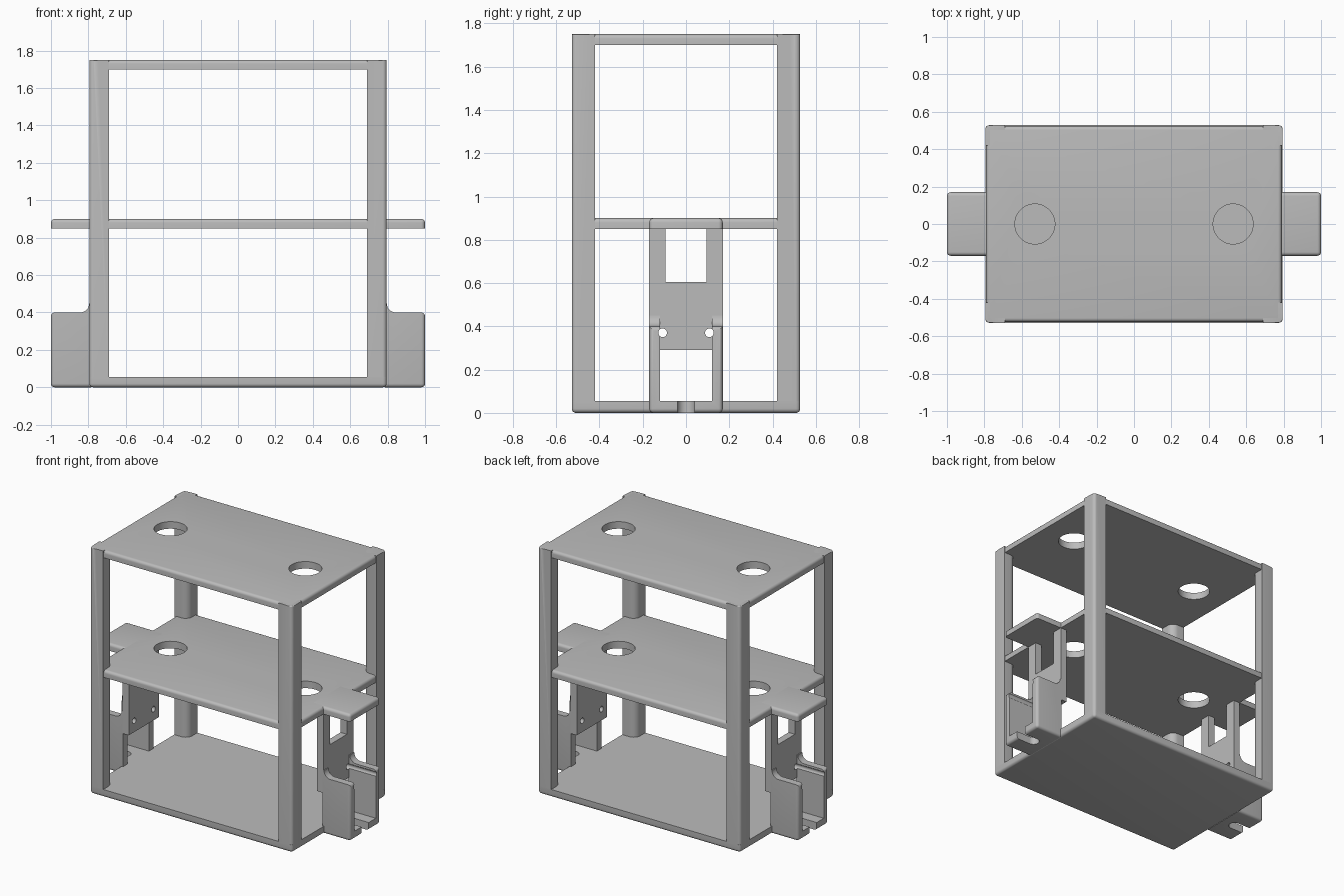
import bpy, bmesh, math
from mathutils import Vector

cube = bpy.data.objects.get("Cube")
if cube:
    bpy.data.objects.remove(cube, do_unlink=True)

GREY = (0.5, 0.5, 0.5, 1)
grey = bpy.data.materials.new("plain_grey")
grey.use_nodes = True
grey.diffuse_color = GREY
grey.node_tree.nodes["Principled BSDF"].inputs["Base Color"].default_value = GREY


def finish(name, bm):
    bmesh.ops.recalc_face_normals(bm, faces=bm.faces)
    mesh = bpy.data.meshes.new(name)
    bm.to_mesh(mesh)
    bm.free()
    mesh.materials.append(grey)
    obj = bpy.data.objects.new(name, mesh)
    bpy.context.collection.objects.link(obj)
    return obj


def round_edges(bm, width, rule):
    """Bevel the edges whose two end points both satisfy one of the rules."""
    edges = [e for e in bm.edges if rule(*(v.co for v in e.verts))]
    bmesh.ops.bevel(bm, geom=edges, offset=width, segments=5, profile=0.5, affect='EDGES')


def box(name, lo, hi, width=0, rule=None):
    bm = bmesh.new()
    bmesh.ops.create_cube(bm, size=1)
    lo, hi = Vector(lo), Vector(hi)
    for v in bm.verts:
        v.co = Vector(lo[i] + (v.co[i] + 0.5) * (hi[i] - lo[i]) for i in range(3))
    if rule:
        round_edges(bm, width, rule)
    return finish(name, bm)


def prism(name, points, depth, width=0, rule=None):
    """Extrude a closed 3D outline along a vector."""
    bm = bmesh.new()
    face = bm.faces.new([bm.verts.new(p) for p in points])
    new = bmesh.ops.extrude_face_region(bm, geom=[face], use_keep_orig=True)["geom"]
    bmesh.ops.translate(bm, vec=depth, verts=[g for g in new if isinstance(g, bmesh.types.BMVert)])
    if rule:
        round_edges(bm, width, rule)
    return finish(name, bm)


def cylinder(center, radius, length, axis='Z'):
    turn = (0, math.pi / 2, 0) if axis == 'X' else (0, 0, 0)
    bpy.ops.mesh.primitive_cylinder_add(vertices=48, radius=radius, depth=length,
                                        location=center, rotation=turn)
    return bpy.context.object


def cut(obj, cutter):
    mod = obj.modifiers.new("cut", 'BOOLEAN')
    mod.operation, mod.solver, mod.object = 'DIFFERENCE', 'EXACT', cutter
    bpy.context.view_layer.objects.active = obj
    bpy.ops.object.modifier_apply(modifier=mod.name)
    bpy.data.objects.remove(cutter, do_unlink=True)


def arc(cx, cy, r, start, end, n=8):
    return [(cx + r * math.cos(math.radians(start + (end - start) * i / n)),
             cy + r * math.sin(math.radians(start + (end - start) * i / n))) for i in range(n + 1)]


def vertical(a, b):
    return abs(a.z - b.z) > 0.01


W, D, H = 0.795, 0.528, 1.75   # half width, half depth, height
T = 0.05                       # sheet thickness
parts = []

# base plate, rounded underneath and at the corners
parts.append(box("base_plate", (-W, -D, 0), (W, D, 0.055), 0.02,
                 lambda a, b: vertical(a, b) or max(a.z, b.z) < 0.01))

# two shelves with rounded upper edges and a pair of round holes
for name, top in (("middle_shelf", 0.9), ("top_shelf", H)):
    shelf = box(name, (-W + 0.005, -D + 0.005, top - T), (W - 0.005, D - 0.005, top), 0.02,
                lambda a, b: vertical(a, b) or min(a.z, b.z) > top - 0.01)
    for x in (-0.53, 0.53):
        cut(shelf, cylinder((x, 0, top), 0.107, 0.4))
    parts.append(shelf)

# corner posts: rounded outside corner and a softer inside corner
for sx, xname in ((-1, "right"), (1, "left")):
    for sy, yname in ((-1, "front"), (1, "back")):
        outline = arc(W - 0.022, D - 0.022, 0.022, 0, 90)
        outline += [(0.69, D)] + arc(0.74, 0.47, 0.05, 180, 270) + [(W, 0.42)]
        parts.append(prism(f"{yname}_{xname}_post", [(sx * x, sy * y, 0.03) for x, y in outline],
                           (0, 0, H - 0.03), 0.006, lambda a, b: min(a.z, b.z) > H - 0.001
                           and min(abs(a.x), abs(b.x)) > 0.7 and min(abs(a.y), abs(b.y)) > 0.43))

# side brackets
B, INNER, WALL = 0.17, 0.12, 0.785
for s, side in ((-1, "right"), (1, "left")):
    def span(x0, x1):
        return sorted((s * x0, s * x1))

    # tab on the middle shelf
    x0, x1 = span(0.7, 1)
    parts.append(box(f"{side}_tab", (x0, -B, 0.9 - T), (x1, B, 0.9), 0.02,
                     lambda a, b: min(abs(a.x), abs(b.x)) > 0.9 and vertical(a, b)
                     or min(a.z, b.z) > 0.89 and max(abs(a.x), abs(b.x)) > 0.9))

    # upright panel with a window
    x0, x1 = span(0.74, 0.79)
    panel = box(f"{side}_panel", (x0, -B, 0.29), (x1, B, 0.87))
    x0, x1 = span(0.6, 1.1)
    cut(panel, box("cutter", (x0, -0.095, 0.605), (x1, 0.095, 0.85)))

    # cradle: a block with a curved shoulder, hollowed into two cheeks and a floor
    shoulder = arc(0.845, 0.45, 0.05, 180, 270)
    outline = [(WALL, 0), (1, 0), (1, 0.4)] + shoulder[::-1] + [(WALL, 0.45)]
    cradle = prism(f"{side}_cradle", [(s * x, -B, z) for x, z in outline], (0, 2 * B, 0), 0.02,
                   lambda a, b: min(abs(a.x), abs(b.x)) > 0.95 or max(a.z, b.z) < 0.01
                   and max(abs(a.x), abs(b.x)) > 0.95)
    x0, x1 = span(0.7, 1.1)
    cut(cradle, box("cutter", (x0, -INNER, 0.055), (x1, INNER, 0.6)))

    # round-ended slot in the cradle floor
    x0, x1 = span(0.89, 1.1)
    cut(cradle, box("cutter", (x0, -0.04, -0.1), (x1, 0.04, 0.1)))
    cut(cradle, cylinder((s * 0.89, 0, 0), 0.04, 0.2))

    # small screw holes
    for y in (-0.108, 0.108):
        for part in (panel, cradle):
            cut(part, cylinder((s * 0.85, y, 0.37), 0.02, 0.5, 'X'))
    parts += [panel, cradle]

# smooth the rounded edges and keep the flat faces crisp
bpy.ops.object.select_all(action='DESELECT')
for part in parts:
    part.select_set(True)
bpy.context.view_layer.objects.active = parts[0]
bpy.ops.object.shade_smooth_by_angle(angle=math.radians(35))
